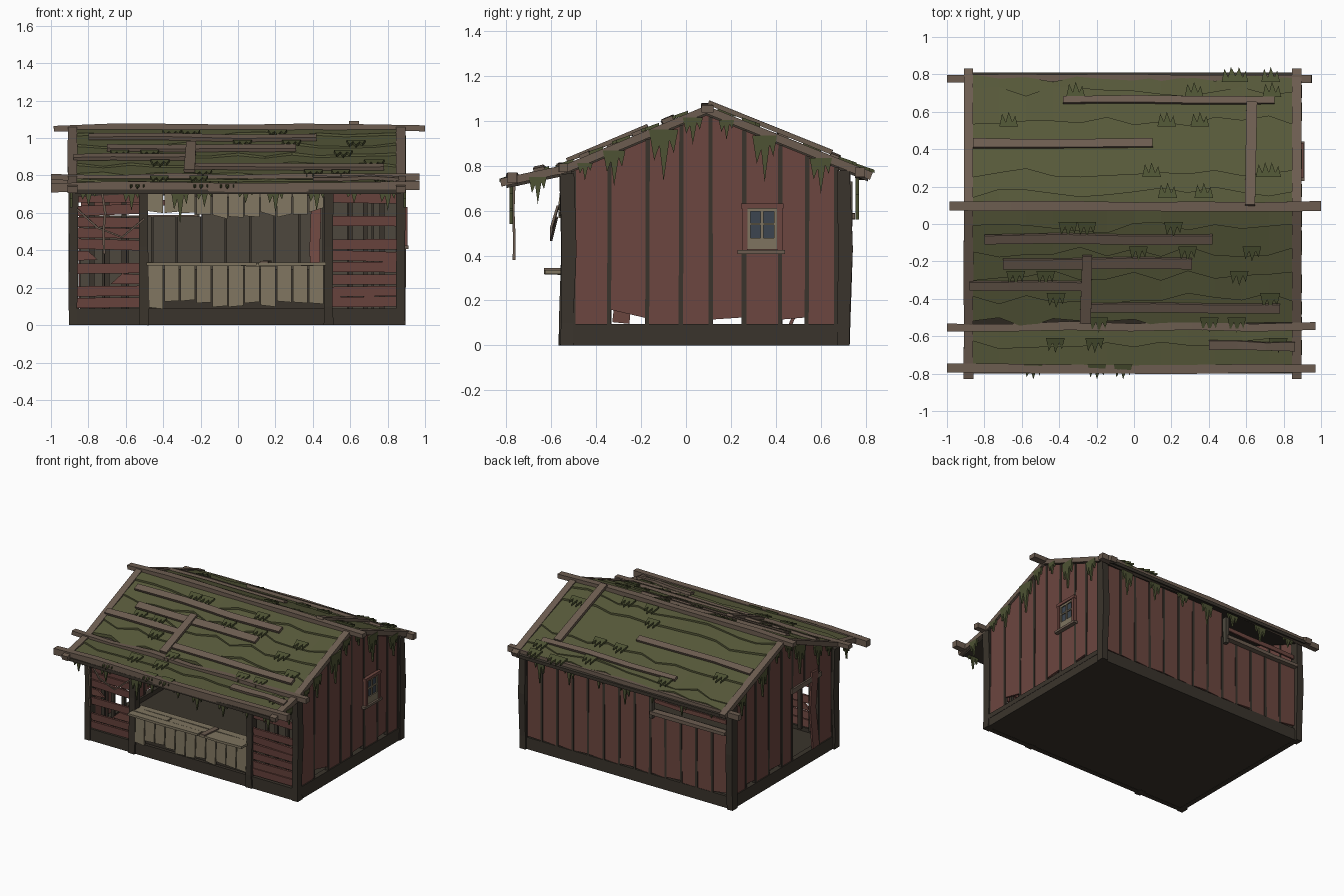
import bpy, bmesh, random
from mathutils import Vector as V

if "Cube" in bpy.data.objects:
    bpy.data.objects.remove(bpy.data.objects["Cube"])
random.seed(4)
R = random.uniform

def material(name, c):
    m = bpy.data.materials.new(name)
    m.diffuse_color = (*c, 1)
    m.use_nodes = True
    m.node_tree.nodes["Principled BSDF"].inputs["Base Color"].default_value = m.diffuse_color
    return m
RED = material("red_wood", (.15, .061, .05))
BROWN = material("brown_wood", (.15, .108, .08))
DARK = material("dark_wood", (.042, .034, .025))
INNER = material("inner_wood", (.075, .064, .048))
BEIGE = material("beige_wood", (.21, .175, .115))
MOSS = material("moss", (.095, .1, .042))
DRIP = material("moss_drip", (.075, .085, .033))
GLASS = material("glass", (.045, .06, .08))

def finish(name, bm, mat):
    bmesh.ops.recalc_face_normals(bm, faces=bm.faces)
    me = bpy.data.meshes.new(name)
    bm.to_mesh(me)
    bm.free()
    me.materials.append(mat)
    o = bpy.data.objects.new(name, me)
    bpy.context.collection.objects.link(o)
    return o

def slab(name, pts, vec, mat):
    """Flat outline extruded along a vector."""
    bm = bmesh.new()
    a = [bm.verts.new(p) for p in pts]
    b = [bm.verts.new(V(p) + V(vec)) for p in pts]
    bm.faces.new(a)
    bm.faces.new(b)
    for i in range(len(a)):
        j = (i + 1) % len(a)
        bm.faces.new((a[i], a[j], b[j], b[i]))
    return finish(name, bm, mat)

def beam(name, pts, w, h, mat, up=(0, 0, 1), rough=.12):
    """Rectangular section swept along a path, width slightly uneven."""
    pts = [V(p) for p in pts]
    bm = bmesh.new()
    rings = []
    for i, p in enumerate(pts):
        t = (pts[min(i + 1, len(pts) - 1)] - pts[max(i - 1, 0)]).normalized()
        s = t.cross(V(up)).normalized()
        u = s.cross(t)
        a, b = w / 2 * R(1 - rough, 1 + rough), h / 2 * R(1 - rough, 1 + rough)
        rings.append([bm.verts.new(p + s * x * a + u * z * b) for x, z in ((-1, -1), (1, -1), (1, 1), (-1, 1))])
    for q, r in zip(rings, rings[1:]):
        for k in range(4):
            bm.faces.new((q[k], q[(k + 1) % 4], r[(k + 1) % 4], r[k]))
    bm.faces.new(rings[0])
    bm.faces.new(rings[-1])
    return finish(name, bm, mat)

def box(name, x0, x1, y0, y1, z0, z1, mat):
    return slab(name, [(x0, y0, z0), (x1, y0, z0), (x1, y1, z0), (x0, y1, z0)], (0, 0, z1 - z0), mat)

def xbeam(name, x0, x1, y, z, w, h, mat, up=(0, 0, 1), n=6, j=.007):
    pts = [(x0 + (x1 - x0) * i / n, y + R(-j, j), z + R(-j, j)) for i in range(n + 1)]
    return beam(name, pts, w, h, mat, up)

PROFILE = [(-.8, .725), (-.54, .78), (.09, 1.045), (.81, .755)]
def roof(y):
    for (a, b), (c, d) in zip(PROFILE, PROFILE[1:]):
        if y <= c or c == .81:
            return b + (d - b) * (y - a) / (c - a)

# Base and floor
box("floor", -.88, .88, -.54, .71, .002, .06, DARK)
for y in (-.535, .695):
    box("base_beam", -.87, .87, y - .018, y + .018, 0, .09, DARK)
for x in (-.87, .87):
    box("side_base_beam", x - .018, x + .018, -.53, .7, 0, .09, DARK)
    box("side_base_ledge", x - .02, x + .02, -.52, .69, .06, .095, DARK)

# Posts
for x, y in ((-.88, -.53), (.87, -.53), (-.88, .7), (.87, .7), (-.505, -.535), (.485, -.535)):
    top = roof(y) - .02
    beam("post", [(x, y, 0), (x + R(-.005, .005), y, .1), (x, y + .01, top * .55), (x, y, top)], .05, .06, DARK, (0, 1, 0))

# Side walls: upright planks cut along the roof line, with battens over the seams
SEAMS = [-.5, -.34, -.17, -.02, .11, .26, .42, .54, .67]
for s in (-1, 1):
    x = .865 * s
    for i, (a, b) in enumerate(zip(SEAMS, SEAMS[1:])):
        lo, lo2 = .09, .09
        if i == 1:
            lo, lo2 = .16, .12
        elif i in (4, 6):
            lo, lo2 = .115, .125
        if s < 0 and i in (1, 2):
            lo = lo2 = .63
        o = [(x, a, lo), (x, b, lo2), (x, b, roof(b) - .02)]
        if a < .09 < b:
            o.append((x, .09, roof(.09) - .02))
        slab("side_plank", o + [(x, a, roof(a) - .02)], (.016 * s, 0, 0), RED)
    for y in SEAMS:
        lo = .62 if s < 0 and y == -.17 else .09
        beam("seam_batten", [(x + .009 * s, y + R(-.004, .004), lo), (x + .009 * s, y, roof(y) - .02)], .02, .022, DARK, (1, 0, 0))
# Left doorway with a loose plank
beam("door_header", [(-.885, -.36, .63), (-.885, .0, .625)], .02, .035, BROWN)
beam("loose_door_plank", [(-.89, -.29, .1), (-.885, -.26, .4), (-.89, -.28, .68)], .07, .014, RED, (1, 0, 0))

# Back wall, with a gap under the eave at the left end
N = 13
for i in range(N):
    a, b = -.85 + 1.7 * i / N, -.85 + 1.7 * (i + 1) / N
    t = .58 if b < -.18 else .77
    lo = R(.09, .12) if i % 3 == 0 else .09
    slab("back_plank", [(a, .695, lo), (b, .695, R(.09, .1)), (b, .695, t), (a, .695, t)], (0, .016, 0), RED)
    slab("back_lining", [(a + .004, .68, .06), (b - .004, .68, .06), (b - .004, .68, t), (a + .004, .68, t)], (0, .012, 0), INNER)
    beam("back_batten", [(b, .704, .09), (b + R(-.004, .004), .704, t)], .018, .022, DARK, (0, 1, 0))
xbeam("gap_sill", -.85, -.22, .725, .575, .05, .025, BROWN, n=3, j=.004)
xbeam("gap_slat", -.84, -.24, .71, .655, .014, .03, RED, n=3)
beam("gap_side", [(-.22, .725, .53), (-.22, .725, .73)], .03, .03, INNER, (0, 1, 0))

# Front side panels: horizontal boards with missing pieces
def siding(x0, x1, skip):
    for i in range(10):
        z = .095 + i * .062
        if i in skip:
            continue
        d, e = R(-.008, .004), R(-.008, .004)
        slab("siding_board", [(x0, -.525, z + d), (x1, -.525, z + e), (x1, -.53, z + .054 + e), (x0, -.53, z + .054 + d)], (0, -.016, 0), RED)
siding(-.86, -.53, (2, 4))
siding(.505, .85, (6, 8))
slab("broken_board", [(-.68, -.53, .22), (-.53, -.53, .22), (-.53, -.53, .27), (-.62, -.53, .275)], (0, -.015, 0), RED)
slab("broken_board", [(-.86, -.53, .345), (-.75, -.53, .35), (-.8, -.53, .395), (-.86, -.53, .395)], (0, -.015, 0), RED)
for x in (-.78, -.7, -.61, .6, .68, .77):
    beam("panel_stud", [(x, -.505, .08), (x, -.505, .74)], .025, .02, DARK, (0, 1, 0))
xbeam("front_header", -.87, .86, -.53, .725, .04, .07, DARK)

# Serving counter and hanging boards
N = 11
for i in range(N):
    a = -.48 + .945 * i / N
    b = a + .079
    z = R(.09, .13)
    slab("counter_board", [(a, -.545, z), (b, -.545, z + R(-.01, .01)), (b, -.535, .318), (a, -.535, .318)], (0, -.018, 0), BEIGE)
    z = R(.57, .61)
    slab("hanging_board", [(a, -.55, z), (b, -.55, z + R(-.025, .025)), (b, -.54, .71), (a, -.54, .71)], (0, -.018, 0), BEIGE)
box("counter_back", -.48, .46, -.53, -.52, .08, .3, DARK)
for a, b, y in ((-.49, .1, -.605), (.11, .47, -.6), (-.49, -.2, -.545), (-.19, .47, -.545), (-.49, .47, -.488)):
    xbeam("counter_top", a, b, y, .325, .054, .017, BEIGE, n=2, j=.003)
beam("counter_brace", [(.14, -.63, .338), (.16, -.48, .338)], .04, .012, BROWN)
beam("leaning_plank", [(.42, .45, .06), (.41, .6, .4), (.42, .66, .7)], .05, .015, RED, (0, 1, 0))

# Window on the right wall
slab("window_glass", [(.884, .27, .44), (.884, .41, .44), (.884, .41, .61), (.884, .27, .61)], (.006, 0, 0), GLASS)
for y in (.262, .418):
    box("window_frame", .875, .905, y - .012, y + .012, .42, .63, RED)
box("window_frame_top", .875, .907, .245, .433, .61, .632, RED)
box("window_sill", .875, .912, .23, .44, .408, .425, BROWN)
for y in (.28, .338, .398):
    box("window_bar", .88, .899, y - .006, y + .006, .43, .61, BEIGE)
for z, h in ((.452, .026), (.54, .005), (.603, .007)):
    box("window_cross_bar", .88, .898, .272, .408, z - h, z + h, BEIGE)

# Roof deck
slab("roof_deck", [(-.87, y, z) for y, z in PROFILE] + [(-.87, y, z - .025) for y, z in PROFILE[::-1]], (1.74, 0, 0), DARK)

# Overlapping moss layers with ragged lower edges
def moss_layer(hi, lo):
    bm = bmesh.new()
    rows = []
    for i in range(13):
        x = -.865 + 1.73 * i / 12
        y = max(-.795, min(.8, lo + R(-.03, .03)))
        rows.append([bm.verts.new(p) for p in ((x, hi, roof(hi) + .006), (x, y, roof(y) + .022), (x, y, roof(y) - .004))])
    for p, q in zip(rows, rows[1:]):
        for k in (0, 1):
            bm.faces.new((p[k], q[k], q[k + 1], p[k + 1]))
    finish("moss_layer", bm, MOSS)
    s = 1 if lo > hi else -1
    for c in range(3):
        x, y = R(-.8, .75), lo - .03 * s
        out = [(0, 0), (.1, 0), (.085, .06), (.07, .025), (.05, .08), (.035, .025), (.015, .07)]
        slab("roof_moss_clump", [(x + u, y + v * s, roof(y) + .02 - v * .35) for u, v in out], (0, 0, .014), DRIP)
for hi, lo in ((.09, -.02), (.02, -.15), (-.1, -.28), (-.24, -.4), (-.36, -.53), (-.54, -.64), (-.6, -.78),
               (.09, .17), (.13, .28), (.24, .55), (.5, .71), (.66, .79)):
    moss_layer(hi, lo)

# Loose boards on the roof
for a, b, y, w in ((-.8, .42, -.08, .05), (-.7, .31, -.21, .055), (-.88, -.25, -.33, .05), (-.23, .78, -.45, .05),
                   (.4, .86, -.65, .045), (-.38, .75, .665, .04), (-.86, .1, .43, .05)):
    xbeam("roof_board", a, b, y, roof(y) + .03, w, .02, BROWN, (0, roof(y - .01) * 50 - roof(y + .01) * 50, 1), 3, .005)
for x0, x1, a, b in ((.62, .63, .1, .65), (-.25, -.26, -.17, -.53)):
    beam("roof_cross_board", [(x0, a, roof(a) + .04), (x1, b, roof(b) + .04)], .055, .02, BROWN)

# Ridge, eaves and gable edge beams
xbeam("ridge_beam", -.985, 1, .09, 1.055, .05, .035, BROWN)
xbeam("front_eave_beam", -1, .97, -.775, .74, .045, .045, BROWN)
xbeam("front_bend_beam", -1, .97, -.55, .79, .045, .035, BROWN)
xbeam("back_eave_beam", -1, .95, .78, .765, .04, .04, BROWN)
for x in (-.885, .87):
    beam("gable_edge", [(x, y, roof(y) + .005) for y in (-.825, -.54, -.22, .09, .45, .825)], .05, .035, BROWN, rough=.05)

# Hanging moss
def drip(p, d, w, n, vec):
    """Row of ragged points below p, spread along direction d."""
    p, d = V(p), V(d)
    pts = [(0, 0), (w * .3, 0), (w * .7, 0), (w, 0), (w * .85, -n * .45), (w * .7, -n * .2), (w * .5, -n), (w * .36, -n * .3), (w * .18, -n * .6)]
    slab("hanging_moss", [p + d * (a - w / 2) + V((0, 0, b)) for a, b in pts], vec, DRIP)
for x, n in ((-.8, .1), (-.57, .12), (-.31, .19), (-.18, .1), (.04, .08), (.2, .13), (.42, .12), (.62, .08), (.8, .12)):
    drip((x, -.785, .73), (1, 0, 0), .1, n, (0, .014, 0))
for x, n in ((-.75, .08), (-.5, .13), (-.25, .1), (-.02, .17), (.2, .11), (.45, .15), (.7, .2)):
    drip((x, .755, .76), (1, 0, 0), .1, n, (0, .014, 0))
for s in (-1, 1):
    for y, w, n in ((-.66, .08, .12), (-.45, .07, .08), (-.32, .1, .16), (-.1, .13, .23), (.03, .09, .12), (.18, .07, .09), (.35, .11, .21), (.6, .1, .16)):
        drip((.885 * s, y, roof(y) - .005), (0, 1, 0), w, n, (.014 * s, 0, 0))

# Vines at the front left
beam("vine", [(-.73, -.765, .73), (-.71, -.77, .6), (-.72, -.765, .5), (-.715, -.765, .38)], .012, .012, BROWN, (0, 1, 0))
beam("vine_loop", [(-.86, -.57, .62), (-.75, -.6, .52), (-.62, -.6, .47), (-.5, -.575, .57)], .01, .01, BROWN)
